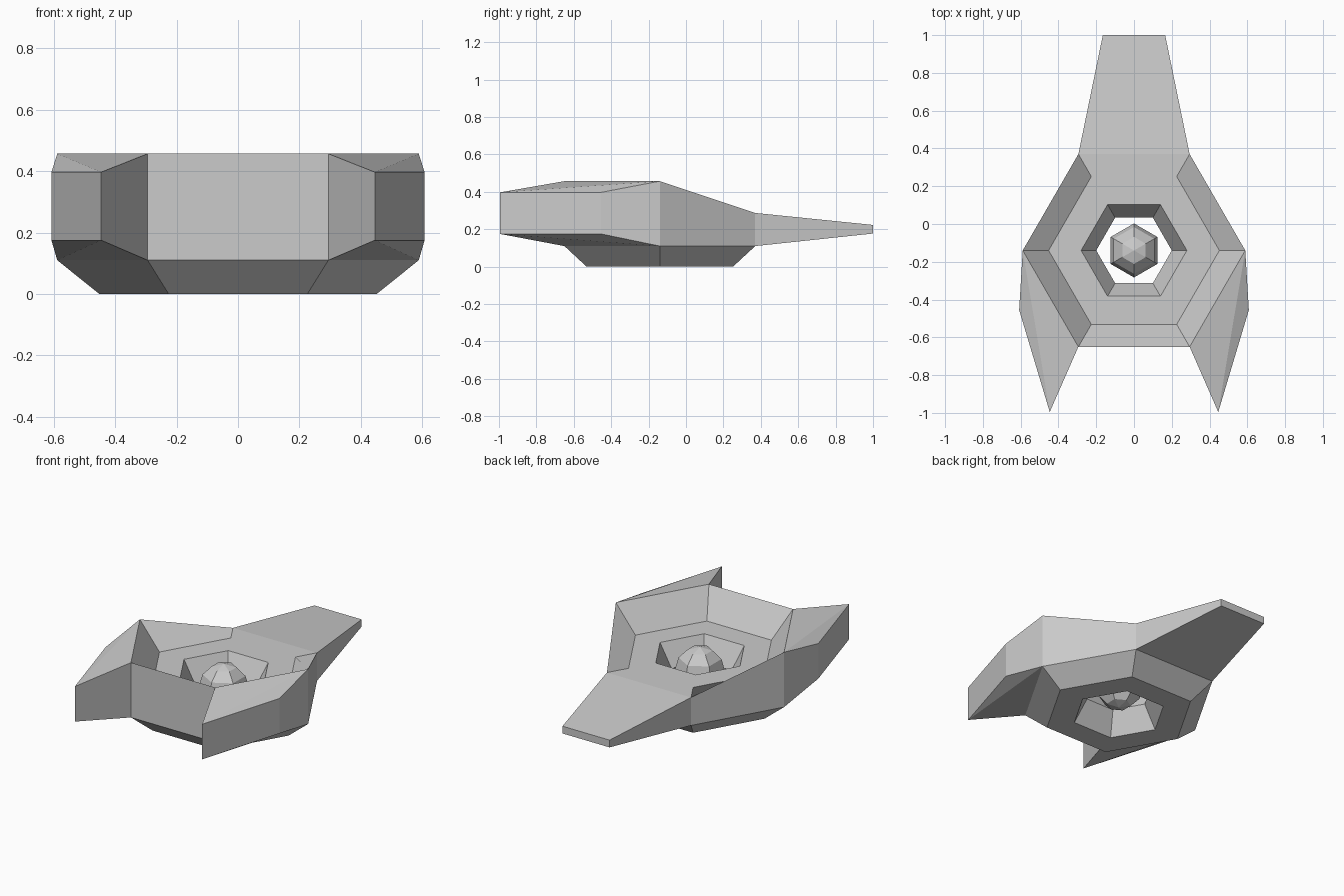
import bpy, bmesh
from math import radians, cos, sin

if "Cube" in bpy.data.objects:
    bpy.data.objects.remove(bpy.data.objects["Cube"])

CY = -0.14   # centre of the hexagonal hull along y


def add_object(name, bm):
    bmesh.ops.recalc_face_normals(bm, faces=bm.faces[:])
    mesh = bpy.data.meshes.new(name)
    bm.to_mesh(mesh)
    bm.free()
    obj = bpy.data.objects.new(name, mesh)
    bpy.context.collection.objects.link(obj)
    return obj


def hex_ring(bm, r, z, z_back=None):
    """Six corners from +x, counter-clockwise; corners 1 and 2 are the back pair."""
    ring = []
    for k in range(6):
        a = radians(60 * k)
        h = z_back if z_back is not None and k in (1, 2) else z
        ring.append(bm.verts.new((r * cos(a), CY + r * sin(a), h)))
    return ring


# Hull: closed section swept round the hexagon, with an hourglass centre hole
bm = bmesh.new()
section = [(0.28, 0.0), (0.452, 0.0), (0.589, 0.11), (0.589, 0.457, 0.287),
           (0.452, 0.287), (0.28, 0.287), (0.20, 0.145)]
rings = [hex_ring(bm, *s) for s in section]
LIMB_SIDES = (1, 3, 5)           # tail, left prong, right prong
for i, lower in enumerate(rings):
    upper = rings[(i + 1) % len(rings)]
    for k in range(6):
        if i == 2 and k in LIMB_SIDES:
            continue             # left open: a limb grows from here
        n = (k + 1) % 6
        bm.faces.new((lower[k], lower[n], upper[n], upper[k]))


def add_limb(side, end_points, z_low, z_high, flip):
    """Extend one hull side to a pair of end points with a reduced height."""
    n = (side + 1) % 6
    lo, hi = ([rings[j][side], rings[j][n]] for j in (2, 3))
    elo = [bm.verts.new((x, y, z_low)) for x, y in end_points]
    ehi = [bm.verts.new((x, y, z_high)) for x, y in end_points]
    for s in (0, 1):
        bm.faces.new((lo[s], elo[s], ehi[s], hi[s]))
    bm.faces.new(elo + ehi[::-1])
    for a, b in ((lo, elo), (hi, ehi)):
        if flip is None:
            bm.faces.new((a[0], a[1], b[1], b[0]))
        else:                    # twisted quad, split from flank to tip
            f, t = flip, 1 - flip
            bm.faces.new((a[f], a[t], b[t]))
            bm.faces.new((a[f], b[t], b[f]))


# Tail and the two mirrored front prongs
add_limb(1, [(0.165, 1.0), (-0.165, 1.0)], 0.177, 0.223, None)
add_limb(3, [(-0.608, -0.455), (-0.446, -0.995)], 0.175, 0.397, 0)
add_limb(5, [(0.446, -0.995), (0.608, -0.455)], 0.175, 0.397, 1)
add_object("hull", bm)

# Core: faceted ball floating in the hole
bm = bmesh.new()
bmesh.ops.create_uvsphere(bm, u_segments=6, v_segments=6, radius=0.143)
core = add_object("core", bm)
core.location = (0, CY, 0.19)
